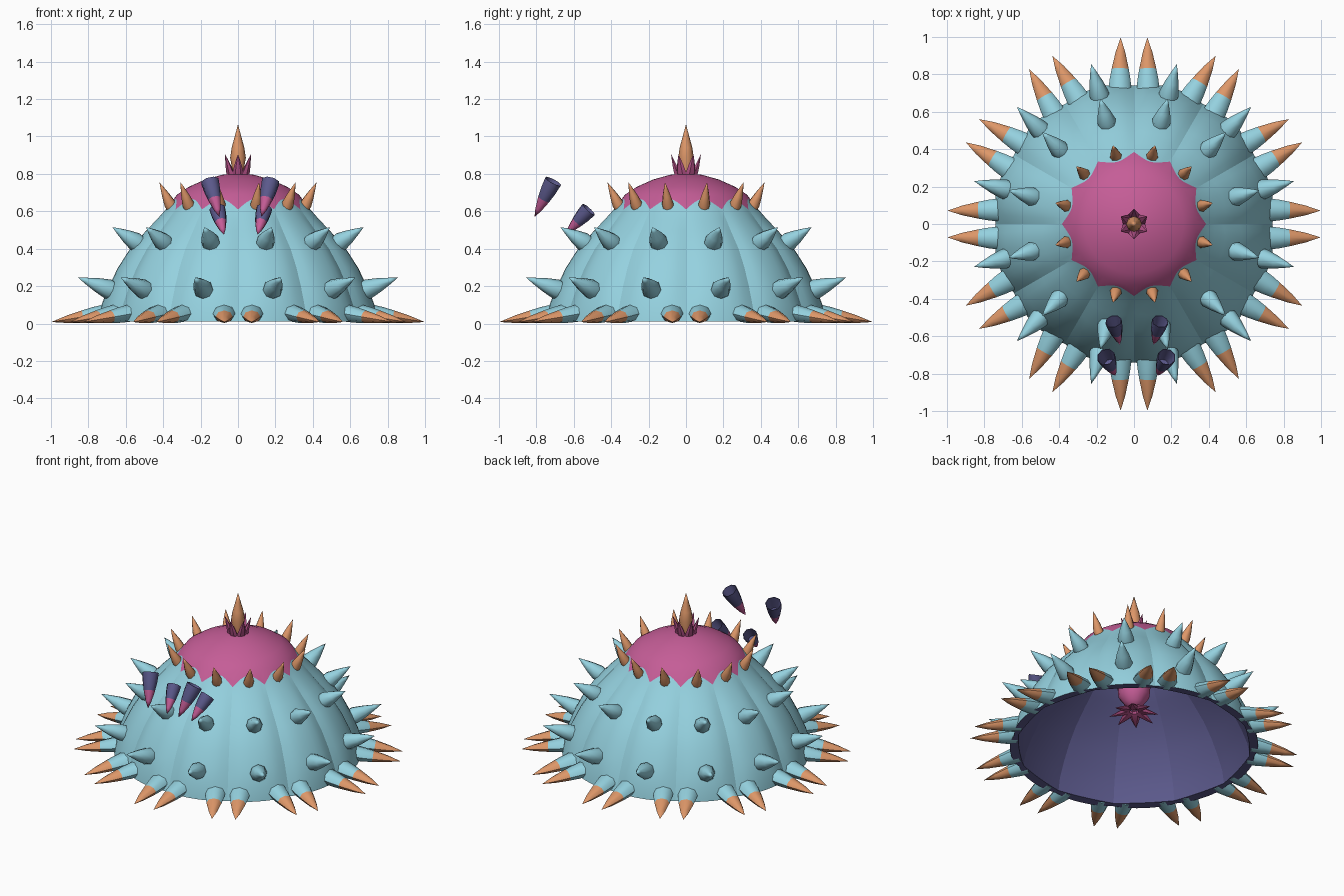
import bpy, bmesh
from math import sin, cos, pi, radians
from mathutils import Vector

cube = bpy.data.objects.get("Cube")
if cube:
    bpy.data.objects.remove(cube)


def material(name, rgb):
    m = bpy.data.materials.new(name)
    m.use_nodes = True
    m.diffuse_color = (*rgb, 1)
    m.node_tree.nodes["Principled BSDF"].inputs["Base Color"].default_value = (*rgb, 1)
    return m


TEAL = material("pale teal", (0.30, 0.64, 0.74))
PINK = material("pink", (0.56, 0.11, 0.31))
ORANGE = material("orange", (0.73, 0.31, 0.14))
NAVY = material("navy", (0.105, 0.10, 0.26))
CRIMSON = material("crimson", (0.47, 0.085, 0.25))


def finish(name, bm, mats, angle):
    bmesh.ops.recalc_face_normals(bm, faces=bm.faces)
    mesh = bpy.data.meshes.new(name)
    bm.to_mesh(mesh)
    bm.free()
    for m in mats:
        mesh.materials.append(m)
    ob = bpy.data.objects.new(name, mesh)
    bpy.context.collection.objects.link(ob)
    bpy.ops.object.select_all(action='DESELECT')
    ob.select_set(True)
    bpy.context.view_layer.objects.active = ob
    bpy.ops.object.shade_smooth_by_angle(angle=radians(angle), keep_sharp_edges=True)


def skin(bm, rings, indices):
    """Bridge successive rings of points; a ring of one point closes to a tip."""
    rows = [[bm.verts.new(p) for p in ring] for ring in rings]
    for a, b, index in zip(rows, rows[1:], indices):
        for i in range(len(a)):
            j = (i + 1) % len(a)
            end = (b[0],) if len(b) == 1 else (b[j], b[i])
            bm.faces.new((a[i], a[j], *end)).material_index = index
    return rows


def polar(r, deg, z):
    return Vector((r * cos(radians(deg)), r * sin(radians(deg)), z))


def spike(bm, base, tip, radius, shape, indices, sides=8, flat=1.0, floor=0.0):
    """Tapering spike; shape lists (fraction along, fraction of radius)."""
    axis = tip - base
    quat = axis.to_track_quat('Z', 'Y')
    rings = []
    for t, k in shape:
        ring = []
        for i in range(sides):
            a = 2 * pi * i / sides
            p = base + axis * t + quat @ Vector((cos(a), flat * sin(a), 0)) * radius * k
            p.z = max(p.z, floor)
            ring.append(p)
        rings.append(ring)
    rows = skin(bm, rings + [[tip]], indices)
    bm.faces.new(rows[0]).material_index = indices[0]


THORN = [(0, 0.9), (0.2, 1), (0.5, 0.7), (0.8, 0.3)]
PLAIN = [0] * len(THORN)

# Bell: twelve lobes between sharp creases, with a scalloped cap
LOBES, STEPS = 12, 8
COLS = LOBES * STEPS
profile = [(0.012, 0.755), (0.1, 0.74), (0.2, 0.70), (0.3, 0.65), (0.4, 0.585),
           (0.5, 0.495), (0.56, 0.435), (0.61, 0.385), (0.69, 0.325),
           (0.73, 0.265), (0.77, 0.175), (0.795, 0.085)]
CAP_ROW = 7


def radius_at(z):
    for (z0, r0), (z1, r1) in zip(profile, profile[1:]):
        if z <= z1:
            return r0 + (r1 - r0) * (z - z0) / (z1 - z0)


def bell_ring(row):
    z, _ = profile[row]
    ring = []
    for i in range(COLS):
        crease = 1 - sin(pi * (i % STEPS) / STEPS)
        h = z + 0.055 - 0.055 * crease if row == CAP_ROW else z
        depth = 0.04 if 0 < row < CAP_ROW - 1 else 0.02 if row < CAP_ROW else 0
        ring.append(polar(radius_at(h) * (1 - depth * crease ** 1.6), 360 * i / COLS, h))
    return ring


def sharpen(bm, rows):
    """Mark the edges running up between the lobes as sharp."""
    for low, high in zip(rows, rows[1:]):
        for i in range(0, COLS, STEPS):
            bm.edges.get((low[i], high[i])).smooth = False


bm = bmesh.new()
rings = [bell_ring(row) for row in range(len(profile))] + [[Vector((0, 0, 0.803))]]
rows = skin(bm, rings, [0 if row < CAP_ROW else 1 for row in range(len(profile))])
sharpen(bm, rows[:CAP_ROW + 1])
finish("bell", bm, [TEAL, PINK], 35)

# Lining: panelled inner shell and the rim underneath
bm = bmesh.new()
rings = [bell_ring(0)]
for z, r in profile:
    ring = []
    for i in range(COLS):
        chord = cos(pi / LOBES) / cos(2 * pi / COLS * (i % STEPS) - pi / LOBES)
        ring.append(polar(r * 0.945 * chord ** 0.6, 360 * i / COLS, z * 0.96 + 0.005))
    rings.append(ring)
rings.append([Vector((0, 0, 0.775))])
rows = skin(bm, rings, [0] * (len(rings) - 1))
sharpen(bm, rows[1:-1])
finish("lining", bm, [NAVY], 35)

# Rings of thorns on the lobes: base radius and height, tip radius and height
for name, r0, z0, r1, z1, size, mat in (
        ("lower_thorns", 0.68, 0.17, 0.885, 0.245, 0.053, TEAL),
        ("upper_thorns", 0.54, 0.42, 0.695, 0.515, 0.05, TEAL),
        ("cap_thorns", 0.362, 0.61, 0.435, 0.755, 0.032, ORANGE)):
    bm = bmesh.new()
    for k in range(LOBES):
        a = 15 + 30 * k
        spike(bm, polar(r0, a, z0), polar(r1, a, z1), size, THORN, PLAIN)
    finish(name, bm, [mat], 50)

# Rim claws: flattened pairs beside every crease, teal root and orange end
bm = bmesh.new()
for k in range(LOBES):
    for side in (-1, 1):
        a = 30 * k
        spike(bm, polar(0.72, a + side * 6, 0.055), polar(1.0, a + side * 4.1, 0.008),
              0.056, [(0, 1.1), (0.2, 1), (0.4, 0.82), (0.72, 0.46)],
              [0, 0, 1, 1], flat=0.75, floor=0.003)
finish("rim_claws", bm, [TEAL, ORANGE], 50)

# Crown on top of the cap
bm = bmesh.new()
for k in range(6):
    a = 30 + 60 * k
    spike(bm, polar(0.042, a, 0.785), polar(0.08, a, 0.905), 0.029, THORN, PLAIN, 6,
          flat=0.6)
finish("crown_petals", bm, [CRIMSON], 40)

bm = bmesh.new()
spike(bm, Vector((0, 0, 0.79)), Vector((0, 0, 1.065)), 0.042,
      [(0, 0.6), (0.35, 1), (0.55, 0.8), (0.8, 0.35)], PLAIN)
finish("crown_spike", bm, [ORANGE], 50)

# Stalk hanging inside the bell, ending in a star of petals
bm = bmesh.new()
rings = [[polar(r, 360 * i / 16, z) for i in range(16)] for r, z in
         ((0.15, 0.76), (0.11, 0.6), (0.1, 0.42), (0.095, 0.36), (0.06, 0.31))]
skin(bm, rings + [[Vector((0, 0, 0.25))]], [0] * len(rings))
finish("inner_stalk", bm, [PINK], 50)

bm = bmesh.new()
for k in range(8):
    a = 45 * k
    spike(bm, polar(0.03, a, 0.265), polar(0.15, a, 0.225), 0.034, THORN, PLAIN, 6,
          flat=0.5)
finish("stalk_petals", bm, [CRIMSON], 40)

# Floating eye cones, hollow at the broad upper end
for name, base, tip, size in (
        ("outer_eye_right", (-0.15, -0.71, 0.76), (-0.10, -0.81, 0.57), 0.05),
        ("outer_eye_left", (0.175, -0.71, 0.76), (0.125, -0.81, 0.57), 0.05),
        ("inner_eye_right", (-0.11, -0.52, 0.61), (-0.075, -0.645, 0.475), 0.045),
        ("inner_eye_left", (0.14, -0.52, 0.61), (0.105, -0.645, 0.475), 0.045)):
    bm = bmesh.new()
    spike(bm, Vector(base), Vector(tip), size,
          [(0.4, 0.6), (0, 0.94), (0, 1), (0.25, 0.9), (0.5, 0.7), (0.8, 0.36)],
          [0, 0, 0, 0, 1, 1])
    finish(name, bm, [NAVY, PINK], 50)
